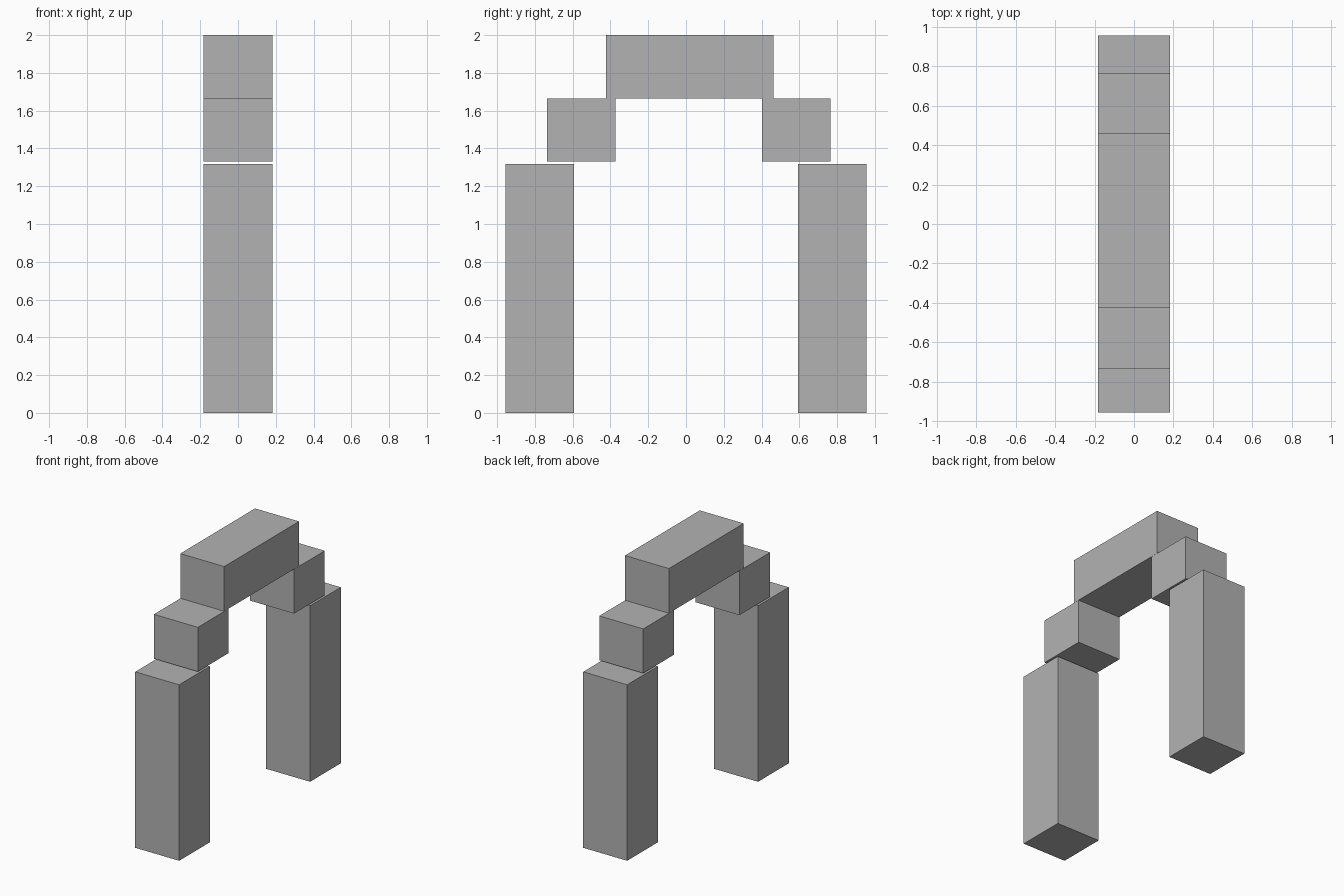
import bpy

if "Cube" in bpy.data.objects:
    bpy.data.objects.remove(bpy.data.objects["Cube"])

HALF_DEPTH = 0.182  # every block shares the same depth along x

# Dark grey stone
stone = bpy.data.materials.new("dark_stone")
stone.diffuse_color = (0.45, 0.45, 0.45, 1)
stone.use_nodes = True
stone.node_tree.nodes["Principled BSDF"].inputs["Base Color"].default_value = stone.diffuse_color


def block(name, y0, y1, z0, z1):
    """Plain stone block spanning y0..y1 and z0..z1, centred on x."""
    bpy.ops.mesh.primitive_cube_add(size=1, location=(0, (y0 + y1) / 2, (z0 + z1) / 2))
    ob = bpy.context.object
    ob.name = name
    ob.scale = (2 * HALF_DEPTH, y1 - y0, z1 - z0)
    bpy.ops.object.transform_apply(location=False, rotation=False, scale=True)
    ob.data.materials.append(stone)
    return ob


# Tall legs of the arch
block("pillar_near", -0.956, -0.593, 0.0, 1.318)
block("pillar_far", 0.593, 0.956, 0.0, 1.318)

# Stepped blocks, floating just above the pillars
block("step_block_near", -0.735, -0.372, 1.332, 1.664)
block("step_block_far", 0.403, 0.766, 1.332, 1.664)

# Lintel across the top, slightly off centre
block("lintel", -0.423, 0.462, 1.665, 2.0)
